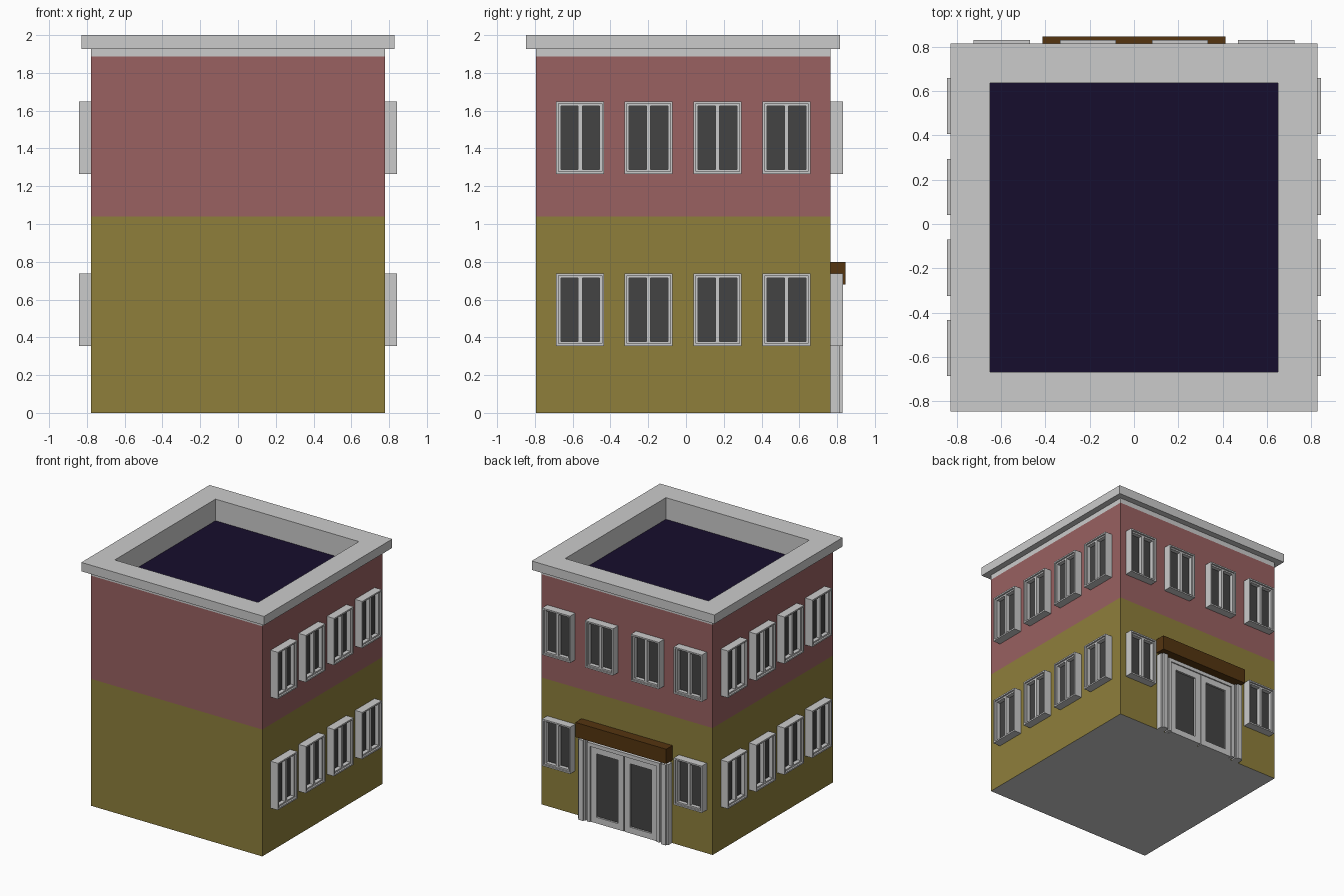
import bpy, bmesh
from mathutils import Matrix, Vector

if "Cube" in bpy.data.objects:
    bpy.data.objects.remove(bpy.data.objects["Cube"])

X, Y0, Y1 = 0.777, -0.795, 0.764        # wall planes
CY, HY = (Y0 + Y1) / 2, (Y1 - Y0) / 2   # depth centre and half depth


def material(name, rgb):
    m = bpy.data.materials.new(name)
    m.diffuse_color = (*rgb, 1)
    m.use_nodes = True
    m.node_tree.nodes["Principled BSDF"].inputs["Base Color"].default_value = m.diffuse_color
    return m


OLIVE = material("olive_wall", (0.271, 0.212, 0.044))
RED = material("red_wall", (0.319, 0.119, 0.119))
ROOF = material("dark_roof", (0.008, 0.004, 0.026))
BROWN = material("brown_canopy", (0.089, 0.035, 0.005))
GLASS = material("dark_glass", (0.056, 0.056, 0.056))


def place(name, mesh, matrix=Matrix(), mat=None):
    ob = bpy.data.objects.new(name, mesh)
    bpy.context.collection.objects.link(ob)
    ob.matrix_world = matrix
    if mat and not mesh.materials:
        mesh.materials.append(mat)
    return ob


def rect_loft(name, hw, hh, profile, cap=False):
    """Rectangular loops (offset, height) joined into a stepped frame."""
    bm = bmesh.new()
    loops = []
    for off, z in profile:
        a, b = hw + off, hh + off
        loops.append([bm.verts.new(p) for p in
                      ((-a, -b, z), (a, -b, z), (a, b, z), (-a, b, z))])
    for lo, hi in zip(loops, loops[1:]):
        for i in range(4):
            j = (i + 1) % 4
            bm.faces.new((lo[i], lo[j], hi[j], hi[i]))
    if cap:
        bm.faces.new(loops[-1])
    me = bpy.data.meshes.new(name)
    bm.to_mesh(me)
    bm.free()
    return me


def box(name, x0, x1, y0, y1, z0, z1, mat=None):
    me = rect_loft(name, (x1 - x0) / 2, (y1 - y0) / 2, [(0, z0), (0, z1)], True)
    bm = bmesh.new()
    bm.from_mesh(me)
    bmesh.ops.holes_fill(bm, edges=bm.edges)
    bmesh.ops.recalc_face_normals(bm, faces=bm.faces)
    bm.to_mesh(me)
    bm.free()
    return place(name, me, Matrix.Translation(((x0 + x1) / 2, (y0 + y1) / 2, 0)), mat)


def facing(across, out, origin):
    """Matrix with local x across the wall, y up and z outwards."""
    m = Matrix((across, (0, 0, 1), out)).transposed().to_4x4()
    m.translation = Vector(origin)
    return m


# Walls, underside, roof and parapet coping
centre = Matrix.Translation((0, CY, 0))
place("lower_walls", rect_loft("lower_walls", X, HY, [(0, 0), (0, 1.04)]), centre, OLIVE)
place("upper_walls", rect_loft("upper_walls", X, HY, [(0, 1.04), (0, 1.886)]), centre, RED)
place("base", rect_loft("base", X, HY, [(0, 0)], True), centre).data.flip_normals()
place("roof", rect_loft("roof", X - 0.127, HY - 0.127, [(0, 1.823)], True), centre, ROOF)
place("parapet_coping", rect_loft("parapet_coping", X, HY, [
    (0, 1.886), (0, 1.927), (0.051, 1.927),
    (0.051, 2.0), (-0.127, 2.0), (-0.127, 1.823)]), centre)

# Window parts shared by every window
W, H = 0.127, 0.192
frame = rect_loft("window_frame", W, H, [
    (0, 0), (0, 0.066), (-0.012, 0.066), (-0.012, 0.052), (-0.024, 0.052), (-0.024, 0.02)])
pane = rect_loft("window_glass", W - 0.024, H - 0.024, [(0, 0.02)], True)
mullion = rect_loft("window_mullion", 0.011, H - 0.024, [(0, 0.02), (0, 0.052)], True)


def window(side, across, out, origin):
    m = facing(across, out, origin)
    place(side + "_window_frame", frame, m)
    place(side + "_window_glass", pane, m, GLASS)
    place(side + "_window_mullion", mullion, m)


for z in (0.547, 1.457):
    for y in (-0.56, -0.198, 0.167, 0.532):
        window("right", (0, 1, 0), (1, 0, 0), (X, y, z))
        window("left", (0, -1, 0), (-1, 0, 0), (-X, y, z))
    for x in (-0.597, -0.208, 0.208, 0.597):
        if z > 1 or abs(x) > 0.4:        # the entrance replaces the middle pair
            window("back", (-1, 0, 0), (0, 1, 0), (x, Y1, z))

# Entrance: two glazed leaves, posts, stepped pilasters, header and canopy
leaf = rect_loft("door_leaf", 0.148, 0.31, [
    (0, 0), (0, 0.04), (-0.05, 0.04), (-0.05, 0.025)])
door_pane = rect_loft("door_glass", 0.098, 0.26, [(0, 0.025)], True)
for s in (-1, 1):
    m = facing((-1, 0, 0), (0, 1, 0), (s * 0.152, Y1, 0.31))
    place("door_leaf", leaf, m)
    place("door_glass", door_pane, m, GLASS)
    for name, a, b, d, h in (("door_post", 0.302, 0.33, 0.05, 0.65),
                             ("door_pilaster", 0.342, 0.408, 0.05, 0.66),
                             ("door_pilaster_face", 0.354, 0.394, 0.064, 0.66)):
        x0, x1 = sorted((s * a, s * b))
        box(name, x0, x1, Y1, Y1 + d, 0, h)
box("door_header", -0.302, 0.302, Y1, Y1 + 0.05, 0.62, 0.65)
box("canopy", -0.412, 0.412, Y1, 0.845, 0.68, 0.80, BROWN)
